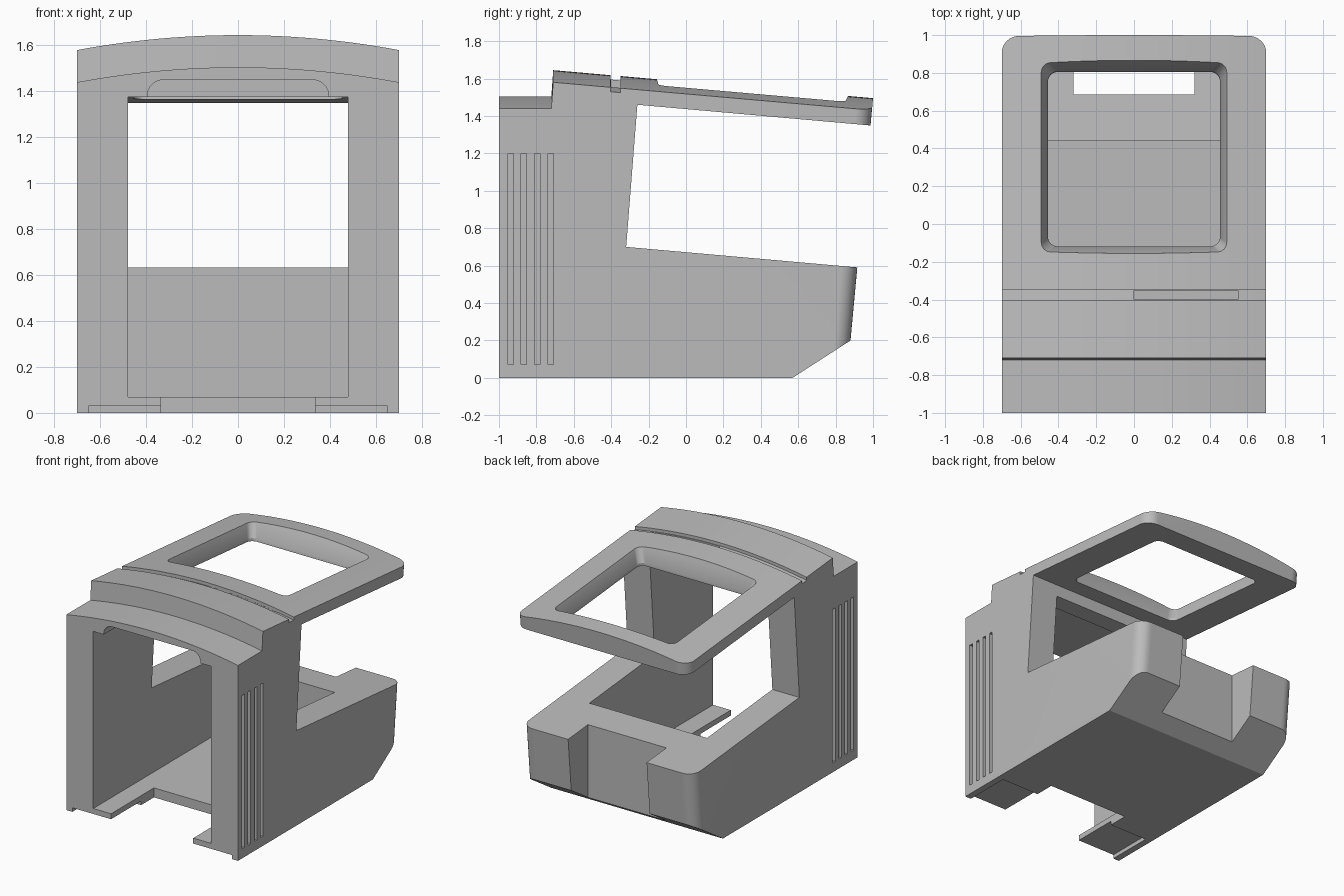
import bpy, bmesh, math

if "Cube" in bpy.data.objects:
    bpy.data.objects.remove(bpy.data.objects["Cube"], do_unlink=True)

grey = bpy.data.materials.new("light grey plastic")
grey.use_nodes = True
colour = (0.5, 0.5, 0.5, 1)
grey.diffuse_color = colour
grey.node_tree.nodes["Principled BSDF"].inputs["Base Color"].default_value = colour

HALF = 0.7      # half width
CROWN = 0.065   # rise of the curved top
SLOPE = 0.0875  # fall of the lid towards the back


def loft(name, rings):
    """Closed solid through rings of equal length."""
    bm = bmesh.new()
    loops = [[bm.verts.new(p) for p in ring] for ring in rings]
    for a, b in zip(loops, loops[1:]):
        for i in range(len(a)):
            j = (i + 1) % len(a)
            bm.faces.new((a[i], a[j], b[j], b[i]))
    bm.faces.new(loops[0][::-1])
    bm.faces.new(loops[-1])
    bmesh.ops.recalc_face_normals(bm, faces=bm.faces)
    mesh = bpy.data.meshes.new(name)
    bm.to_mesh(mesh)
    bm.free()
    mesh.materials.append(grey)
    obj = bpy.data.objects.new(name, mesh)
    bpy.context.collection.objects.link(obj)
    return obj


def box(name, x0, x1, y0, y1, z0, z1):
    plan = [(x0, y0), (x1, y0), (x1, y1), (x0, y1)]
    return loft(name, [[(x, y, z) for x, y in plan] for z in (z0, z1)])


def rounded(x0, x1, y0, y1, radii, steps=8):
    """Rectangle outline with its own radius at each corner."""
    corners = [(x0, y0, 1, 1), (x1, y0, -1, 1), (x1, y1, -1, -1), (x0, y1, 1, -1)]
    pts = []
    for k, ((x, y, sx, sy), r) in enumerate(zip(corners, radii)):
        for i in range(steps + 1 if r else 1):
            a = math.pi * (1 + k / 2) + math.pi / 2 * i / steps
            pts.append((x + r * (sx + math.cos(a)), y + r * (sy + math.sin(a)))
                       if r else (x, y))
    return pts


def combine(target, tool, operation="DIFFERENCE"):
    mod = target.modifiers.new("cut", "BOOLEAN")
    mod.operation, mod.solver, mod.object = operation, "EXACT", tool
    bpy.context.view_layer.objects.active = target
    bpy.ops.object.modifier_apply(modifier=mod.name)
    bpy.data.objects.remove(tool, do_unlink=True)


def lid_top(y):
    return 1.58 - SLOPE * (y + 0.71)


# Housing: C-shaped side profile carried across the width with a crowned top
lower = [(-1, 0), (0.57, 0), (1.035, 0.3), (1.035, 0.58), (-0.32, 0.7),
         (-0.26, 1.46), (1.035, 1.345)]
upper = [(1.035, lid_top(1.035)), (-0.35, lid_top(-0.35)), (-0.35, 1.525),
         (-0.405, 1.53), (-0.405, lid_top(-0.405)), (-0.71, lid_top(-0.71)),
         (-0.72, 1.44), (-1, 1.44)]
rings = []
COUNT = 28
for i in range(COUNT + 1):
    x = HALF * (2 * i / COUNT - 1)
    rise = CROWN * (1 - (x / HALF) ** 2)
    rings.append([(x, y, z) for y, z in lower] + [(x, y, z + rise) for y, z in upper])
housing = loft("housing", rings)

# Leaning back face with rounded corners
plan = rounded(-HALF - 0.0005, HALF + 0.0005, -1.2, 0.861, (0, 0, 0.09, 0.09))
envelope = loft("back_envelope", [[(x, y + 0.093 * z if y > 0 else y, z) for x, y in plan]
                                  for z in (-0.1, 1.8)])
combine(housing, envelope, "INTERSECT")

# Inner chamber and the shallow rounded recess in its ceiling
combine(housing, box("chamber", -0.48, 0.48, -1.1, 0.44, 0.07, 1.375))
arch = rounded(-0.395, 0.395, 1.3, 1.45, (0, 0, 0.07, 0.07))
combine(housing, loft("ceiling_recess", [[(x, y, z) for x, z in arch] for y in (-1.1, -0.4)]))

# Floor cutout with thin ledges, and the notch at the back
combine(housing, box("floor_cutout", -0.335, 0.335, -1.1, -0.5, -0.1, 0.2))
for s in (-1, 1):
    x0, x1 = sorted((s * 0.3, s * 0.65))
    combine(housing, box("ledge_cut", x0, x1, -1.1, -0.65, -0.1, 0.03))
combine(housing, box("back_notch", -0.32, 0.32, 0.685, 1.2, -0.1, 0.8))

# Window through the lid with flared edges
hole = []
for h, grow in ((-0.05, 0), (0.02, 0), (0.25, 0.09)):
    outline = rounded(-0.455 - grow, 0.455 + grow, -0.12 - grow, 0.805 + grow, (0.05,) * 4)
    hole.append([(x, y + 0.09 * h, 1.46 - SLOPE * (y + 0.26) + h) for x, y in outline])
combine(housing, loft("lid_window", hole))

# Pocket in the lid groove
combine(housing, box("groove_pocket", 0, 0.55, -0.4, -0.351, 1.515, 1.75))

# Vent slots on both sides
for s in (-1, 1):
    for k in range(4):
        y = -0.938 + 0.0715 * k
        x0, x1 = sorted((s * 0.67, s * 0.8))
        combine(housing, box("vent", x0, x1, y - 0.015, y + 0.015, 0.07, 1.2))

bpy.ops.object.select_all(action="DESELECT")
housing.select_set(True)
bpy.context.view_layer.objects.active = housing
bpy.ops.object.shade_smooth_by_angle(angle=math.radians(25))
